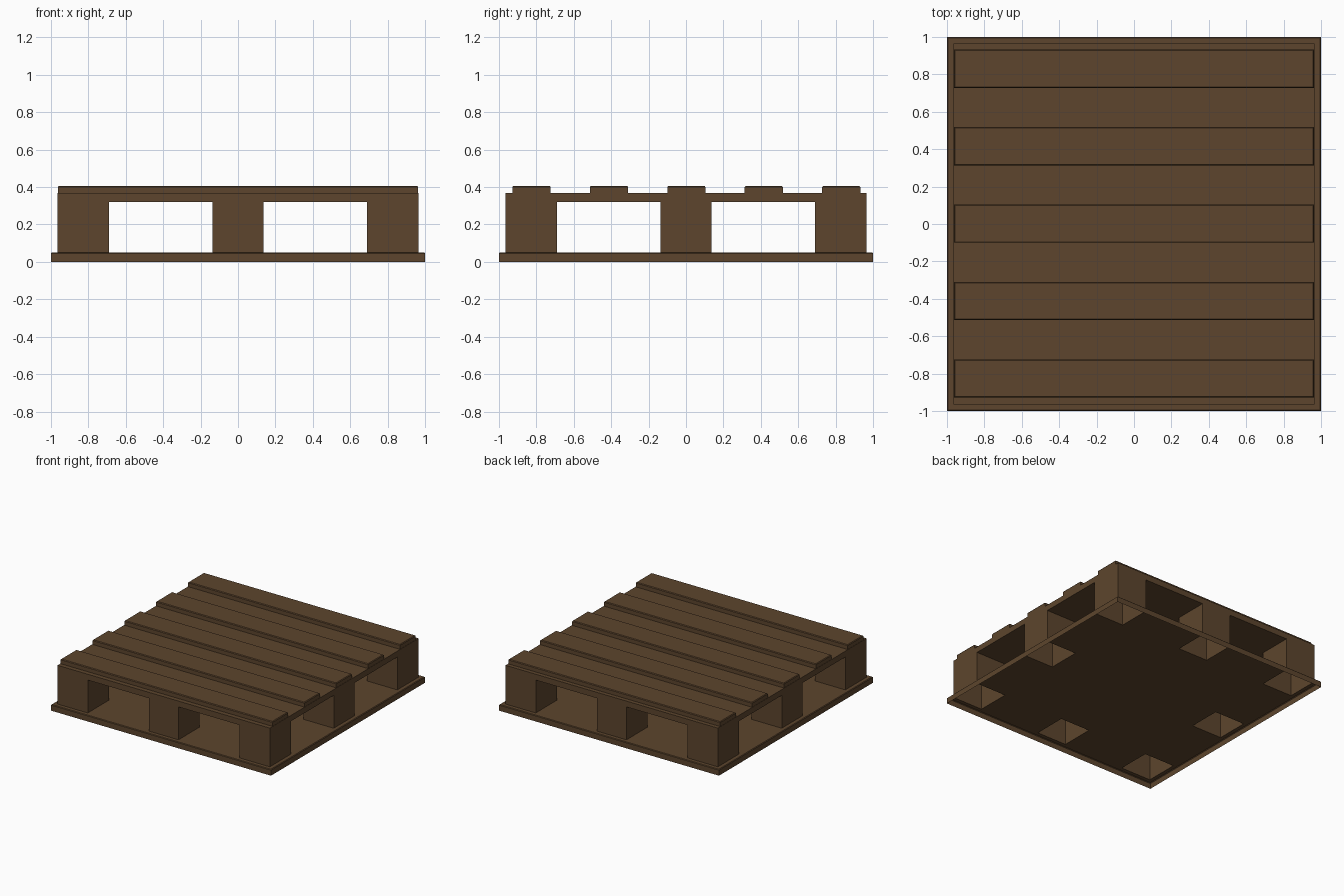
import bpy, bmesh

if "Cube" in bpy.data.objects:
    bpy.data.objects.remove(bpy.data.objects["Cube"])

wood = bpy.data.materials.new("brown_wood")
wood.diffuse_color = (0.109, 0.0595, 0.0262, 1)
wood.use_nodes = True
wood.node_tree.nodes["Principled BSDF"].inputs["Base Color"].default_value = wood.diffuse_color


def finish(name, bm):
    bmesh.ops.remove_doubles(bm, verts=bm.verts, dist=1e-5)
    me = bpy.data.meshes.new(name)
    bm.to_mesh(me)
    bm.free()
    me.materials.append(wood)
    ob = bpy.data.objects.new(name, me)
    bpy.context.collection.objects.link(ob)
    return ob


def quad(bm, pts):
    bm.faces.new([bm.verts.new(p) for p in pts])


def flat(bm, x0, x1, y0, y1, z, up=True):
    p = [(x0, y0, z), (x1, y0, z), (x1, y1, z), (x0, y1, z)]
    quad(bm, p if up else p[::-1])


def ring(bm, x0, x1, y0, y1, za, zb, shrink=0.0):
    # four outward walls, top edge pulled in by shrink
    s = shrink
    lo = [(x0, y0, za), (x1, y0, za), (x1, y1, za), (x0, y1, za)]
    hi = [(x0 + s, y0 + s, zb), (x1 - s, y0 + s, zb),
          (x1 - s, y1 - s, zb), (x0 + s, y1 - s, zb)]
    for i in range(4):
        j = (i + 1) % 4
        quad(bm, (lo[i], lo[j], hi[j], hi[i]))


FLOOR, CEIL, DECK = 0.05, 0.32, 0.368
grid = [-0.965, -0.69, -0.135, 0.135, 0.69, 0.965]
cells = [(i, j) for i in range(5) for j in range(5)]


def is_post(i, j):
    return i % 2 == 0 and j % 2 == 0 and (i, j) != (2, 2)


# base tray, open underneath, with holes below the hollow posts
bm = bmesh.new()
ring(bm, -1, 1, -1, 1, 0, FLOOR - 0.005)
ring(bm, -1, 1, -1, 1, FLOOR - 0.005, FLOOR, 0.005)
ring(bm, -0.995, 0.995, -0.995, 0.995, FLOOR, FLOOR, 0.03)
for i, j in cells:
    if not is_post(i, j):
        flat(bm, grid[i], grid[i + 1], grid[j], grid[j + 1], FLOOR)
finish("base_tray", bm)

# eight hollow posts around the edge
bm = bmesh.new()
for i, j in cells:
    if is_post(i, j):
        ring(bm, grid[i], grid[i + 1], grid[j], grid[j + 1], FLOOR, CEIL)
finish("posts", bm)

# deck panel resting on the posts
bm = bmesh.new()
ring(bm, -0.965, 0.965, -0.965, 0.965, CEIL, DECK)
flat(bm, -0.965, 0.965, -0.965, 0.965, DECK)
for i, j in cells:
    if not is_post(i, j):
        flat(bm, grid[i], grid[i + 1], grid[j], grid[j + 1], CEIL, False)
finish("deck", bm)

# five top slats with slightly chamfered upper edges
for k in range(5):
    y = 0.002 + (k - 2) * 0.414
    bm = bmesh.new()
    ring(bm, -0.963, 0.963, y - 0.102, y + 0.102, DECK, 0.4)
    ring(bm, -0.963, 0.963, y - 0.102, y + 0.102, 0.4, 0.406, 0.005)
    flat(bm, -0.958, 0.958, y - 0.097, y + 0.097, 0.406)
    finish("slat_%d" % (k + 1), bm)
